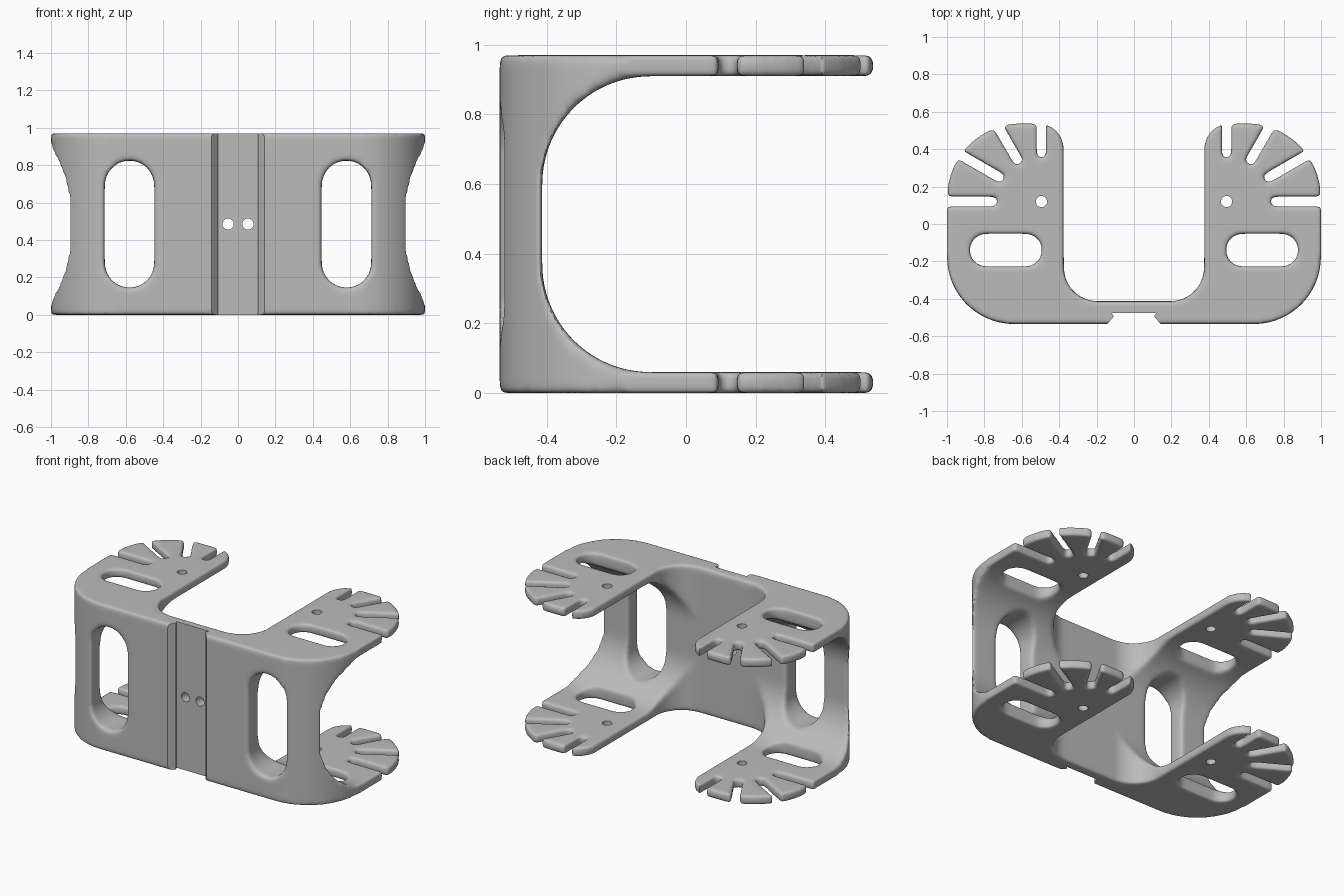
import bpy, bmesh, math
from mathutils import Vector

cube = bpy.data.objects.get("Cube")
if cube:
    bpy.data.objects.remove(cube, do_unlink=True)

HEIGHT = 0.97
FRONT, BACK, WALL = -0.535, 0.539, -0.413
PLATE = 0.06
HUB = Vector((0.495, 0.12))


def rounded(corners, steps=14):
    """Closed 2D outline from (x, y, radius) corners."""
    pts = []
    for i, (x, y, r) in enumerate(corners):
        p = Vector((x, y))
        if r == 0:
            pts.append(p)
            continue
        u = (Vector(corners[i - 1][:2]) - p).normalized()
        v = (Vector(corners[(i + 1) % len(corners)][:2]) - p).normalized()
        half = u.angle(v) / 2
        centre = p + (u + v).normalized() * r / math.sin(half)
        start = (p + u * r / math.tan(half) - centre).normalized()
        end = (p + v * r / math.tan(half) - centre).normalized()
        pts += [centre + start.slerp(end, k / steps) * r for k in range(steps + 1)]
    # drop points that coincide with their predecessor
    return [p for i, p in enumerate(pts) if (p - pts[i - 1]).length > 1e-4]


def slot(cx, cy, w, h):
    """Rectangle with fully round ends; a circle when w equals h."""
    r = min(w, h) / 2
    return rounded([(cx + sx * w / 2, cy + sy * h / 2, r)
                    for sx, sy in ((-1, -1), (1, -1), (1, 1), (-1, 1))])


def mirrored(pts):
    return [Vector((-p.x, p.y)) for p in reversed(pts)]


def solid(name, prisms):
    """One object from (outline, axis, low, high) prisms."""
    place = {"x": lambda p, h: (h, p.x, p.y),
             "y": lambda p, h: (p.x, h, p.y),
             "z": lambda p, h: (p.x, p.y, h)}
    bm = bmesh.new()
    for pts, axis, low, high in prisms:
        rings = [[bm.verts.new(place[axis](p, h)) for p in pts] for h in (low, high)]
        bm.faces.new(rings[0])
        bm.faces.new(rings[1])
        for i in range(len(pts)):
            bm.faces.new((rings[0][i - 1], rings[0][i], rings[1][i], rings[1][i - 1]))
    bmesh.ops.recalc_face_normals(bm, faces=bm.faces)
    mesh = bpy.data.meshes.new(name)
    bm.to_mesh(mesh)
    bm.free()
    obj = bpy.data.objects.new(name, mesh)
    bpy.context.scene.collection.objects.link(obj)
    return obj


cutters = []


def cut(target, name, prisms):
    cutter = solid(name, prisms)
    cutter.hide_render = True
    cutters.append(cutter)
    mod = target.modifiers.new(name, "BOOLEAN")
    mod.operation = "DIFFERENCE"
    mod.solver = "MANIFOLD"
    mod.object = cutter


def both(pts, axis, low, high):
    return [(pts, axis, low, high), (mirrored(pts), axis, low, high)]


# U-shaped body seen from above
right_side = [(1, FRONT, 0.36), (1, BACK, 0.4), (0.375, BACK, 0.14), (0.375, WALL, 0.18)]
left_side = [(-x, y, r) for x, y, r in reversed(right_side)]
bracket = solid("bracket", [(rounded(right_side + left_side, 24), "z", 0, HEIGHT)])

# Rounded space between the upper and lower plates
cavity = rounded([(WALL, PLATE, 0.31), (1, PLATE, 0),
                  (1, HEIGHT - PLATE, 0), (WALL, HEIGHT - PLATE, 0.31)], 24)
cut(bracket, "cavity_cutter", [(cavity, "x", -1.5, 1.5)])

# Tall openings in the front wall
cut(bracket, "wall_slot_cutter", both(slot(0.58, HEIGHT / 2, 0.265, 0.68), "y", -1, 0))

# Plate openings and the radial gaps between the fan fingers
plate_cuts = both(slot(0.685, -0.14, 0.385, 0.175), "z", -0.5, 1.5)
for degrees in (0, 30, 60, 90):
    a = math.radians(degrees)
    along = Vector((math.cos(a), math.sin(a)))
    across = Vector((-along.y, along.x)) * 0.025
    inner, outer = HUB + along * 0.235, HUB + along * 0.8
    gap = [inner - across, outer - across, outer + across, inner + across]
    plate_cuts += both(gap, "z", -0.5, 1.5)
cut(bracket, "plate_slot_cutter", plate_cuts)

# Soft fillet on every edge
remesh = bracket.modifiers.new("even_mesh", "REMESH")
remesh.mode = "VOXEL"
remesh.voxel_size = 0.01
fillet = bracket.modifiers.new("fillet", "SMOOTH")
fillet.factor = 1.0
fillet.iterations = 12

# Crisp dovetail groove down the front
edge = [Vector((0.16, -0.555)), Vector((0.108, -0.495)), Vector((0.119, -0.475))]
cut(bracket, "groove_cutter", [(edge + mirrored(edge), "z", -0.5, 1.5)])

# Bolt holes in the wall and pin holes in the fan hubs
cut(bracket, "hole_cutter",
    both(slot(0.053, HEIGHT / 2, 0.06, 0.06), "y", -1, -0.2)
    + both(slot(HUB.x, HUB.y, 0.06, 0.06), "z", -0.5, 1.5))

# Bake the modifiers and remove the cutters
graph = bpy.context.evaluated_depsgraph_get()
graph.update()
baked = bpy.data.meshes.new_from_object(bracket.evaluated_get(graph))
bracket.modifiers.clear()
bracket.data = baked
for cutter in cutters:
    bpy.data.objects.remove(cutter, do_unlink=True)

# Single grey material
grey = bpy.data.materials.new("plain_grey")
grey.use_nodes = True
colour = (0.5, 0.5, 0.5, 1)
grey.diffuse_color = colour
grey.node_tree.nodes["Principled BSDF"].inputs["Base Color"].default_value = colour
baked.materials.clear()
baked.materials.append(grey)

# Smooth shading with crisp groove edges
for obj in bpy.context.selected_objects:
    obj.select_set(False)
bracket.select_set(True)
bpy.context.view_layer.objects.active = bracket
bpy.ops.object.shade_smooth_by_angle(angle=math.radians(40))
